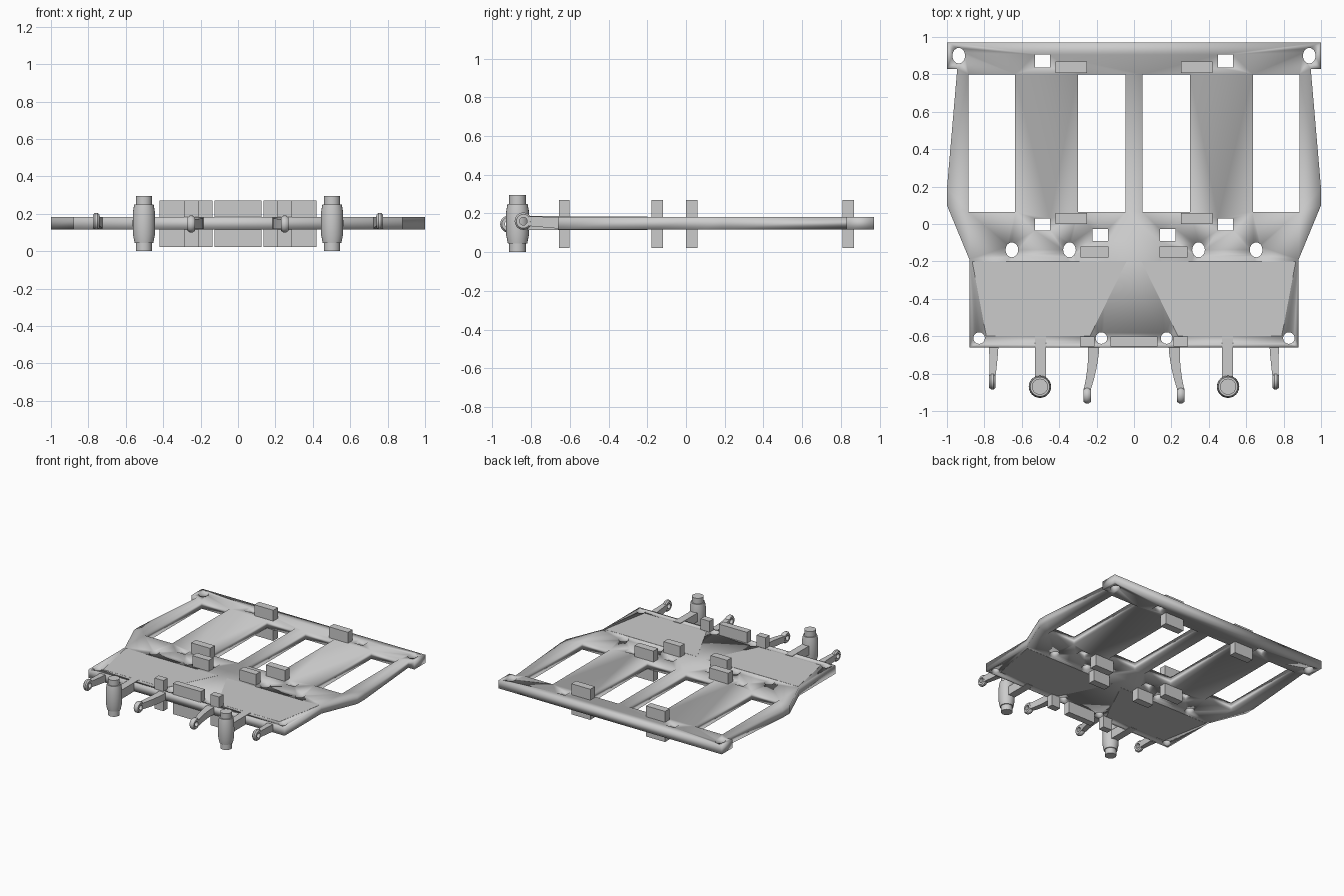
import bpy, bmesh, math
from mathutils import Vector, Matrix

if "Cube" in bpy.data.objects:
    bpy.data.objects.remove(bpy.data.objects["Cube"])

grey = bpy.data.materials.new("light_grey")
grey.diffuse_color = (0.6, 0.6, 0.6, 1)
grey.use_nodes = True
grey.node_tree.nodes["Principled BSDF"].inputs["Base Color"].default_value = grey.diffuse_color


def finish(name, bm, smooth=False, fix=True):
    if fix:
        bmesh.ops.recalc_face_normals(bm, faces=bm.faces[:])
    me = bpy.data.meshes.new(name)
    bm.to_mesh(me)
    bm.free()
    me.materials.append(grey)
    ob = bpy.data.objects.new(name, me)
    bpy.context.collection.objects.link(ob)
    for p in me.polygons:
        p.use_smooth = smooth
    return ob


def sharp_smooth(ob, angle=40):
    bpy.ops.object.select_all(action='DESELECT')
    ob.select_set(True)
    bpy.context.view_layer.objects.active = ob
    bpy.ops.object.shade_smooth_by_angle(angle=math.radians(angle))


def box(name, x0, x1, y0, y1, z0, z1):
    bm = bmesh.new()
    bmesh.ops.create_cube(bm, size=1)
    bmesh.ops.scale(bm, vec=(x1 - x0, y1 - y0, z1 - z0), verts=bm.verts)
    bmesh.ops.translate(bm, vec=((x0 + x1) / 2, (y0 + y1) / 2, (z0 + z1) / 2), verts=bm.verts)
    return finish(name, bm)


def prism(name, pts, z0, z1):
    bm = bmesh.new()
    lo = [bm.verts.new((x, y, z0)) for x, y in pts]
    hi = [bm.verts.new((x, y, z1)) for x, y in pts]
    bm.faces.new(lo)
    bm.faces.new(hi)
    n = len(pts)
    for i in range(n):
        j = (i + 1) % n
        bm.faces.new((lo[i], lo[j], hi[j], hi[i]))
    return finish(name, bm)


def lathe(name, profile, centre, closed=False, axis='Z', seg=24):
    """Spin (radius, height) points about an axis; closed makes a ring."""
    bm = bmesh.new()
    rings = [[bm.verts.new((r * math.cos(2 * math.pi * k / seg),
                            r * math.sin(2 * math.pi * k / seg), h)) for k in range(seg)]
             for r, h in profile]
    pairs = list(zip(rings, rings[1:]))
    if closed:
        pairs.append((rings[-1], rings[0]))
    else:
        bm.faces.new(rings[0])
        bm.faces.new(rings[-1])
    for a, b in pairs:
        for k in range(seg):
            m = (k + 1) % seg
            bm.faces.new((a[k], a[m], b[m], b[k]))
    if axis == 'X':
        bmesh.ops.rotate(bm, verts=bm.verts, matrix=Matrix.Rotation(math.pi / 2, 3, 'Y'))
    bmesh.ops.translate(bm, vec=centre, verts=bm.verts)
    ob = finish(name, bm)
    sharp_smooth(ob)
    return ob


def rect(x0, x1, y0, y1):
    return [(x0, y0), (x1, y0), (x1, y1), (x0, y1)]


def oval(cx, cy, rx, ry, n=16):
    return [(cx + rx * math.cos(2 * math.pi * k / n), cy + ry * math.sin(2 * math.pi * k / n))
            for k in range(n)]


# main frame plate: outline plus cut-outs, filled and thickened
half = [(1, 0.97), (1, 0.83), (0.945, 0.83), (1, 0.19), (1, 0.10), (0.88, -0.19), (0.88, -0.66)]
loops = [half + [(-x, y) for x, y in reversed(half)]]
for s in (-1, 1):
    holes = [rect(0.635, 0.885, 0.065, 0.80), rect(0.045, 0.30, 0.065, 0.80),
             rect(0.45, 0.53, 0.838, 0.905), rect(0.45, 0.53, -0.035, 0.03),
             rect(0.14, 0.222, -0.092, -0.028),
             oval(0.937, 0.90, 0.034, 0.042), oval(0.653, -0.138, 0.034, 0.04),
             oval(0.345, -0.138, 0.034, 0.04), oval(0.828, -0.61, 0.031, 0.031),
             oval(0.174, -0.61, 0.031, 0.031)]
    loops += [[(s * x, y) for x, y in h] for h in holes]
bm = bmesh.new()
for loop in loops:
    vs = [bm.verts.new((x, y, 0.149)) for x, y in loop]
    for i, v in enumerate(vs):
        bm.edges.new((v, vs[(i + 1) % len(vs)]))
bmesh.ops.triangle_fill(bm, use_beauty=True, use_dissolve=False, edges=bm.edges[:], normal=(0, 0, 1))
for f in bm.faces:
    f.normal_update()
    if f.normal.z < 0:
        f.normal_flip()
frame = finish("frame_plate", bm, smooth=True, fix=False)
mod = frame.modifiers.new("thickness", 'SOLIDIFY')
mod.thickness = 0.066
mod.offset = 0

# upright locating blocks through the plate
box("front_centre_block", -0.125, 0.125, -0.655, -0.602, 0.022, 0.27)
# thin flat floor panels, blocks, pins and eye hooks on both sides
pin = [(0.043, 0), (0.043, 0.045), (0.05, 0.045), (0.059, 0.09), (0.06, 0.15), (0.059, 0.21),
       (0.052, 0.25), (0.043, 0.25), (0.043, 0.295)]


def hook(name, s, x0, x1, y1, z1, w0, w1):
    """Tapered curved arm ending in an eye whose hole runs sideways."""
    r = 0.045
    yc = y1 + r
    bm = bmesh.new()
    prev = None
    n = 5
    ya, yb = -0.64, yc + 0.03
    for i in range(n + 1):
        t = i / n
        x = s * (x0 + (x1 - x0) * t * t)
        y, z = ya + (yb - ya) * t, 0.15 + (z1 - 0.15) * t
        w, h = (w0 + (w1 - w0) * t) / 2, 0.03 - 0.005 * t
        ring = [bm.verts.new((x + a * w, y, z + b * h)) for a, b in ((-1, -1), (1, -1), (1, 1), (-1, 1))]
        if prev:
            for k in range(4):
                m = (k + 1) % 4
                bm.faces.new((prev[k], prev[m], ring[m], ring[k]))
        else:
            bm.faces.new(ring)
        prev = ring
    bm.faces.new(prev)
    sharp_smooth(finish(name + "_arm", bm))
    h = w1 / 2
    eye = [(0.02, -h), (0.036, -h), (r, -h * 0.4), (r, h * 0.4), (0.036, h), (0.02, h)]
    lathe(name + "_eye", eye, (s * x1, yc, z1), closed=True, axis='X', seg=20)


for s, side in ((-1, "left"), (1, "right")):
    def sbox(name, a, b, *rest):
        return box(f"{side}_{name}", min(s * a, s * b), max(s * a, s * b), *rest)
    prism(f"{side}_floor_panel",
          [(s * x, y) for x, y in ((0.865, -0.2), (0.04, -0.2), (0.235, -0.598), (0.79, -0.598))],
          0.115, 0.183)
    sbox("back_block", 0.25, 0.42, 0.808, 0.868, 0.022, 0.27)
    sbox("middle_block", 0.25, 0.42, 0.0, 0.06, 0.022, 0.27)
    sbox("inner_block", 0.137, 0.285, -0.178, -0.12, 0.022, 0.27)
    sbox("front_block", 0.21, 0.29, -0.655, -0.602, 0.022, 0.27)
    # coupling pin on its arm
    sbox("pin_arm", 0.47, 0.53, -0.84, -0.60, 0.114, 0.186)
    lathe(f"{side}_pin", pin, (s * 0.503, -0.87, 0))
    # eye hooks
    hook(f"{side}_outer_hook", s, 0.75, 0.757, -0.885, 0.16, 0.052, 0.034)
    hook(f"{side}_inner_hook", s, 0.215, 0.25, -0.96, 0.145, 0.062, 0.038)
